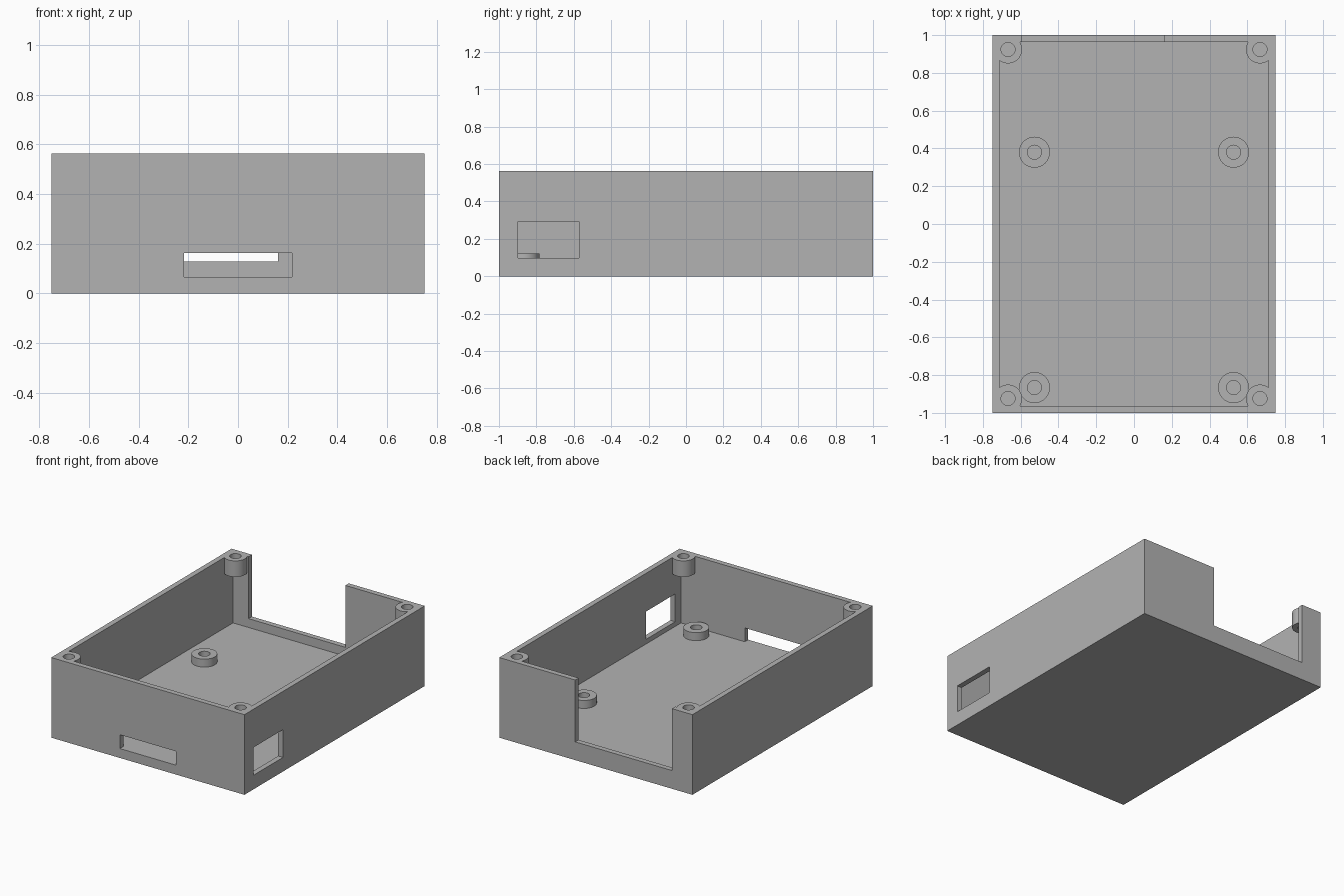
import bpy
import math

if "Cube" in bpy.data.objects:
    bpy.data.objects.remove(bpy.data.objects["Cube"], do_unlink=True)

W, D, H = 1.5, 2.0, 0.5625      # outer size
WALL, FLOOR = 0.0375, 0.066

grey = bpy.data.materials.new("matte grey plastic")
grey.use_nodes = True
grey.diffuse_color = (0.45, 0.45, 0.45, 1)
grey.node_tree.nodes["Principled BSDF"].inputs["Base Color"].default_value = (0.45, 0.45, 0.45, 1)


def box(name, x, y, z):
    """Box from (low, high) ranges."""
    bpy.ops.mesh.primitive_cube_add(size=1, location=[sum(r) / 2 for r in (x, y, z)])
    ob = bpy.context.object
    ob.name = name
    ob.scale = [r[1] - r[0] for r in (x, y, z)]
    bpy.ops.object.transform_apply(location=True, rotation=False, scale=True)
    ob.data.materials.append(grey)
    return ob


def cylinder(name, x, y, z, radius):
    bpy.ops.mesh.primitive_cylinder_add(vertices=48, radius=radius, depth=z[1] - z[0],
                                        location=(x, y, sum(z) / 2))
    ob = bpy.context.object
    ob.name = name
    ob.data.materials.append(grey)
    return ob


def combine(target, tool, operation):
    """Apply a boolean and discard the tool."""
    mod = target.modifiers.new(operation.lower(), 'BOOLEAN')
    mod.operation, mod.object, mod.solver = operation, tool, 'EXACT'
    bpy.context.view_layer.objects.active = target
    bpy.ops.object.modifier_apply(modifier=mod.name)
    bpy.data.objects.remove(tool, do_unlink=True)


def smooth(ob):
    bpy.ops.object.select_all(action='DESELECT')
    ob.select_set(True)
    bpy.context.view_layer.objects.active = ob
    bpy.ops.object.shade_smooth_by_angle(angle=math.radians(30))


# Open-topped case
case = box("case_body", (-W / 2, W / 2), (-D / 2, D / 2), (0, H))
ix, iy = W / 2 - WALL, D / 2 - WALL
combine(case, box("cavity", (-ix, ix), (-iy, iy), (FLOOR, 1)), 'DIFFERENCE')

# Front slot, side window and open back notch
combine(case, box("front_slot", (-0.217, 0.217), (-1.1, -0.94), (FLOOR, 0.163)), 'DIFFERENCE')
combine(case, box("side_window", (0.69, 0.8), (-0.898, -0.572), (0.099, 0.294)), 'DIFFERENCE')
combine(case, box("back_notch", (-0.592, 0.16), (0.94, 1.1), (0.128, 1)), 'DIFFERENCE')

# Lid screw bosses in the top corners
corners = [(sx * 0.667, sy * 0.924) for sx in (-1, 1) for sy in (-1, 1)]
for x, y in corners:
    combine(case, cylinder("corner_boss", x, y, (0.45, H), 0.074), 'UNION')
for x, y in corners:
    combine(case, cylinder("boss_hole", x, y, (0.4, 0.7), 0.037), 'DIFFERENCE')
smooth(case)

# Board standoffs on the floor
for side, x in (("right", -0.527), ("left", 0.527)):
    for end, y in (("front", -0.866), ("back", 0.38)):
        post = cylinder(f"standoff_{end}_{side}", x, y, (FLOOR - 0.01, 0.122), 0.082)
        combine(post, cylinder("standoff_hole", x, y, (0, 0.3), 0.037), 'DIFFERENCE')
        smooth(post)
